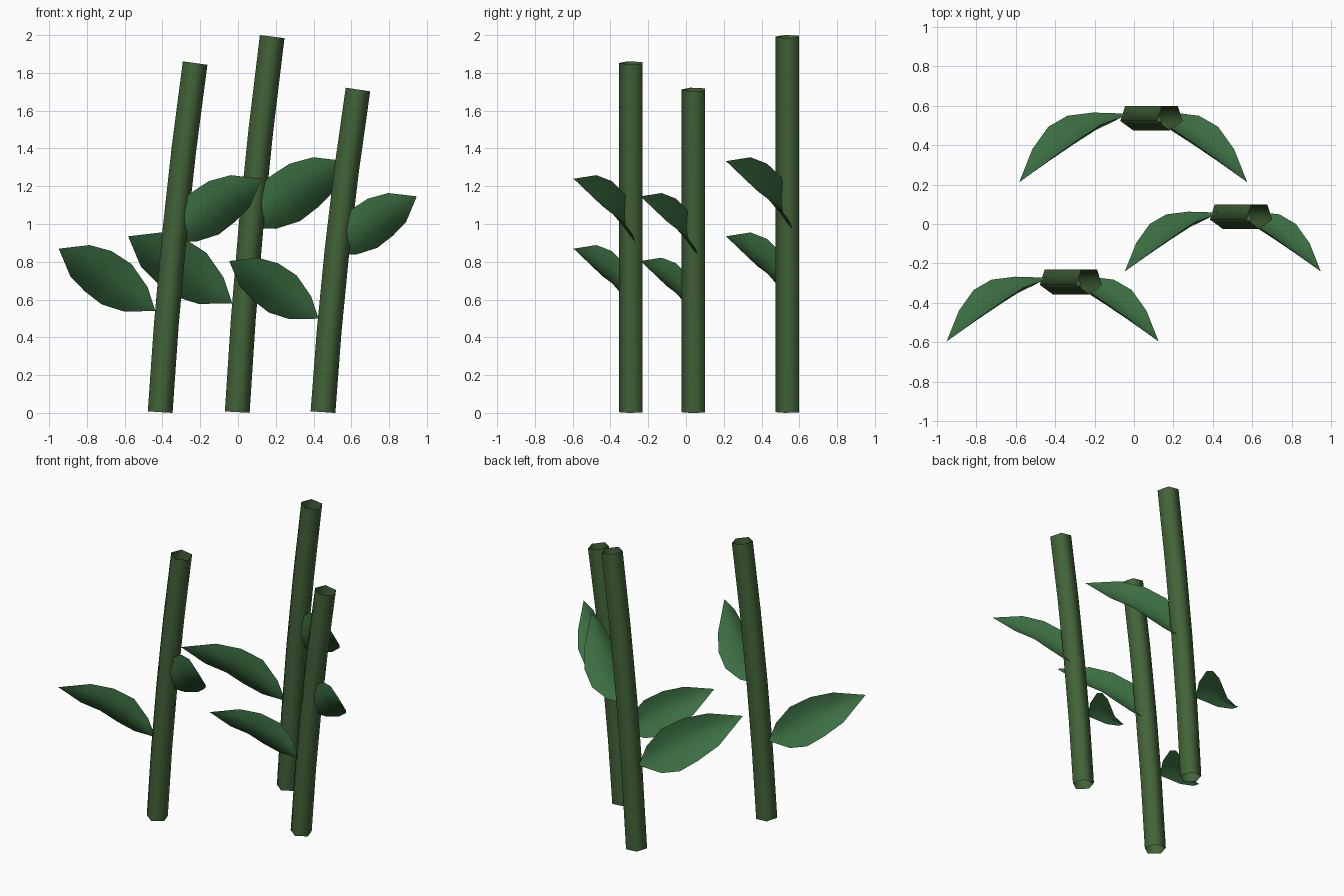
import bpy
import math
from mathutils import Vector

if "Cube" in bpy.data.objects:
    bpy.data.objects.remove(bpy.data.objects["Cube"])


def material(name, rgb):
    m = bpy.data.materials.new(name)
    m.diffuse_color = (*rgb, 1)
    m.use_nodes = True
    m.node_tree.nodes["Principled BSDF"].inputs["Base Color"].default_value = m.diffuse_color
    return m


STEM = material("stem_green", (0.055, 0.125, 0.04))
LEAF = material("leaf_green", (0.045, 0.16, 0.055))


def make(name, verts, faces, mat):
    me = bpy.data.meshes.new(name)
    me.from_pydata(verts, [], faces)
    me.materials.append(mat)
    for p in me.polygons:
        p.use_smooth = True
    ob = bpy.data.objects.new(name, me)
    bpy.context.collection.objects.link(ob)


def grid_faces(rows, cols, closed=False):
    n = cols if closed else cols - 1
    return [(r * cols + c, r * cols + (c + 1) % cols,
             (r + 1) * cols + (c + 1) % cols, (r + 1) * cols + c)
            for r in range(rows - 1) for c in range(n)]


# Open five-sided tube leaning gently to the right
def stem(name, x, y, height, r=0.069, lean=0.185, rings=5):
    verts = []
    for i in range(rings):
        t = i / (rings - 1)
        slope = math.atan(lean * (0.6 + 0.8 * t) / height)
        cx, cz = x + lean * (0.6 * t + 0.4 * t * t), 0.004 + (height - 0.012) * t
        for k in range(5):
            a = -math.pi / 2 + k * math.tau / 5
            px, py = r * math.cos(a), r * math.sin(a)
            verts.append((cx + px * math.cos(slope), y + py, cz - px * math.sin(slope)))
    make(name, verts, grid_faces(rings, 5, True), STEM)


# Leaf axis from base to tip; stations give position along it and both margins
BASE, TIP = Vector((.025, .015, 0)), Vector((.537, -.308, .33))
STATIONS = [
    (.17, (.067, -.005, .127), (.190, .020, -.003)),
    (.35, (.151, -.035, .248), (.310, .005, .035)),
    (.54, (.257, -.105, .317), (.400, -.047, .105)),
    (.745, (.374, -.187, .349), (.475, -.152, .182)),
]


# Leaf cupped around its midrib, mirrored by side
def leaf(name, x, y, z, size, side):
    pts = [BASE]
    for s, up, low in STATIONS:
        up, low = Vector(up), Vector(low)
        mid = BASE.lerp(TIP, s).lerp((up + low) / 2, 0.38)
        for j in range(5):
            t = j / 4
            pts.append(up * (1 - t) * (1 - 2 * t) + mid * 4 * t * (1 - t) + low * t * (2 * t - 1))
    pts.append(TIP)
    verts = [(x + side * p.x * size, y + p.y * size, z + p.z * size) for p in pts]
    # strips between stations, fans at base and tip
    faces = [tuple(i + 1 for i in f) for f in grid_faces(4, 5)]
    last = len(verts) - 1
    faces += [(0, c + 2, c + 1) for c in range(4)]
    faces += [(last, last - 5 + c, last - 4 + c) for c in range(4)]
    if side < 0:
        faces = [f[::-1] for f in faces]
    make(name, verts, faces, LEAF)


# Three stalks, each with a low left leaf and a higher right leaf
for label, x, y, h in (("left", -0.412, -0.287, 1.86),
                       ("middle", -0.004, 0.543, 2.0),
                       ("right", 0.450, 0.044, 1.72)):
    stem(f"{label}_stem", x, y, h)
    leaf(f"{label}_lower_leaf", x, y, 0.29 * h, h / 1.86, -1)
    leaf(f"{label}_upper_leaf", x, y, 0.489 * h, h / 1.86, 1)
